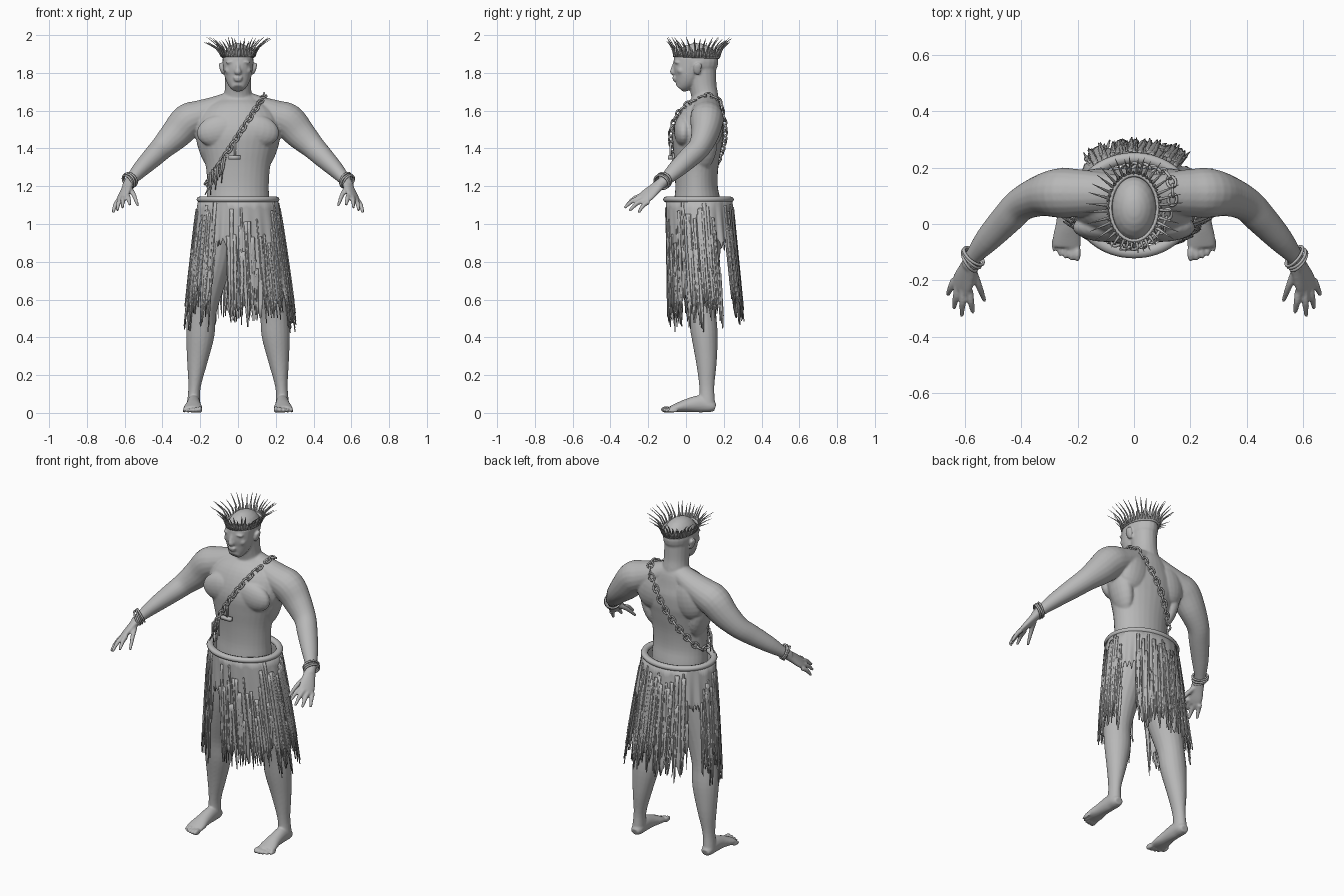
import bpy, bmesh, math, random
from mathutils import Vector, Matrix
from mathutils.bvhtree import BVHTree

random.seed(4)
start_cube = bpy.data.objects.get("Cube")
if start_cube:
    bpy.data.objects.remove(start_cube, do_unlink=True)

clay = bpy.data.materials.new("Clay grey")
clay.use_nodes = True
clay.diffuse_color = (0.48, 0.48, 0.48, 1)
clay.node_tree.nodes["Principled BSDF"].inputs["Base Color"].default_value = clay.diffuse_color


def finish(bm, name, smooth=True):
    """Turn a bmesh into a named object."""
    bmesh.ops.recalc_face_normals(bm, faces=bm.faces)
    mesh = bpy.data.meshes.new(name)
    for face in bm.faces:
        face.smooth = smooth
    bm.to_mesh(mesh)
    bm.free()
    mesh.materials.append(clay)
    obj = bpy.data.objects.new(name, mesh)
    bpy.context.collection.objects.link(obj)
    return obj


def spline(points, steps):
    """Catmull-Rom interpolation of tuples of any length."""
    pts = [Vector(p) for p in points]
    pts = [pts[0] * 2 - pts[1]] + pts + [pts[-1] * 2 - pts[-2]]
    out = []
    for a, b, c, d in zip(pts, pts[1:], pts[2:], pts[3:]):
        for i in range(steps):
            t = i / steps
            out.append(b + (c - a) * (t / 2) + (a * 2 - b * 5 + c * 4 - d) * (t * t / 2)
                       + (b * 3 - a - c * 3 + d) * (t ** 3 / 2))
    return out + [pts[-2]]


def limb(bm, points, ref=(1, 0, 0), sides=20, steps=4, flip=1):
    """Sweep ellipses along points of (x, y, z, radius on ref, other radius)."""
    path = spline(points, steps)
    centres = [Vector((p[0] * flip, p[1], p[2])) for p in path]
    rings = []
    for i, p in enumerate(path):
        t = (centres[min(i + 1, len(path) - 1)] - centres[max(i - 1, 0)]).normalized()
        u = Vector(ref) - t * t.dot(Vector(ref))
        u.normalize()
        v = t.cross(u)
        rings.append([bm.verts.new(centres[i] + u * p[3] * math.cos(k * math.tau / sides)
                                   + v * p[4] * math.sin(k * math.tau / sides))
                      for k in range(sides)])
    for lo, hi in zip(rings, rings[1:]):
        for k in range(sides):
            n = (k + 1) % sides
            bm.faces.new((lo[k], lo[n], hi[n], hi[k]))
    bm.faces.new(rings[0])
    bm.faces.new(rings[-1])


def blob(bm, centre, radii, turn=0):
    m = (Matrix.Translation(centre) @ Matrix.Rotation(turn, 4, 'Y')
         @ Matrix.Diagonal((*radii, 1)))
    bmesh.ops.create_uvsphere(bm, u_segments=20, v_segments=12, radius=1, matrix=m)


def torus(bm, centre, rotation, rx, ry, minor, height, segs=24, sides=8):
    """Elliptical ring in a rotated frame."""
    grid = []
    for i in range(segs):
        a = i * math.tau / segs
        row = []
        for j in range(sides):
            b = j * math.tau / sides
            r = minor * math.cos(b)
            p = Vector(((rx + r) * math.cos(a), (ry + r) * math.sin(a), height * math.sin(b)))
            row.append(bm.verts.new(Vector(centre) + rotation @ p))
        grid.append(row)
    for i in range(segs):
        for j in range(sides):
            n, m = (i + 1) % segs, (j + 1) % sides
            bm.faces.new((grid[i][j], grid[n][j], grid[n][m], grid[i][m]))


# Body: torso, neck and head
bm = bmesh.new()
limb(bm, [(0, .065, .95, .15, .13), (0, .06, 1.1, .165, .125), (0, .056, 1.2, .163, .112),
          (0, .056, 1.3, .17, .115), (0, .059, 1.4, .194, .128), (0, .064, 1.48, .222, .135),
          (0, .082, 1.57, .205, .12), (0, .1, 1.64, .14, .085), (0, .1, 1.69, .07, .06)], sides=32)
limb(bm, [(0, .1, 1.6, .09, .08), (0, .1, 1.67, .076, .072), (0, .09, 1.73, .069, .072),
          (0, .08, 1.82, .07, .08)])
blob(bm, (0, .056, 1.86), (.083, .116, .098))
limb(bm, [(0, -.035, 1.718, .032, .026), (0, -.016, 1.74, .052, .05), (0, .004, 1.775, .069, .072),
          (0, .016, 1.82, .077, .085), (0, .022, 1.88, .08, .086)])
# Face: nose, brow, lips, eyes and ears
limb(bm, [(0, -.06, 1.855, .009, .008), (0, -.068, 1.825, .011, .011), (0, -.071, 1.805, .018, .014),
          (0, -.064, 1.795, .016, .008)])
blob(bm, (0, -.062, 1.774), (.026, .011, .007))
blob(bm, (0, -.06, 1.761), (.022, .011, .007))
for s in (-1, 1):
    blob(bm, (s * .034, -.046, 1.858), (.032, .016, .009), s * .12)
    blob(bm, (s * .034, -.041, 1.838), (.014, .01, .007))
    blob(bm, (s * .045, -.026, 1.812), (.026, .022, .022))
    blob(bm, (s * .087, .06, 1.822), (.01, .022, .034), s * .3)
    blob(bm, (s * .09, .066, 1.838), (.008, .02, .018), s * .3)
    # Chest, shoulder blade and flank muscles
    blob(bm, (s * .095, -.012, 1.495), (.125, .052, .085), s * .2)
    blob(bm, (s * .12, .143, 1.53), (.1, .055, .12), s * -.2)
    blob(bm, (s * .165, .085, 1.43), (.052, .08, .15), s * .25)
    # Arms
    limb(bm, [(.03, .11, 1.655, .06, .05), (.12, .11, 1.608, .075, .068), (.2, .11, 1.573, .085, .083),
              (.265, .11, 1.545, .088, .092), (.33, .1, 1.475, .073, .082), (.40, .07, 1.405, .06, .064),
              (.45, .02, 1.355, .057, .056), (.52, -.055, 1.285, .047, .043),
              (.57, -.115, 1.228, .031, .029), (.59, -.15, 1.2, .028, .024)], (0, 1, 0), flip=s)
    # Palms, fingers and thumbs
    limb(bm, [(.572, -.12, 1.225, .03, .026), (.59, -.165, 1.187, .038, .022), (.607, -.205, 1.152, .046, .018),
              (.617, -.232, 1.132, .042, .013)], (-.6 * s, -.5, .4), flip=s)
    for (kx, ky, kz), (tx, ty, tz) in (((.585, -.235, 1.15), (.573, -.315, 1.1)),
                                       ((.607, -.235, 1.142), (.612, -.327, 1.085)),
                                       ((.625, -.22, 1.128), (.64, -.3, 1.07)),
                                       ((.638, -.198, 1.118), (.662, -.252, 1.06)),
                                       ((.57, -.17, 1.185), (.53, -.275, 1.095))):
        limb(bm, [(kx, ky, kz, .014, .014), ((kx + tx) / 2, (ky + ty) / 2, (kz + tz) / 2 + .01, .0125, .0125),
                  (tx, ty, tz, .008, .008)], sides=10, flip=s)
    # Legs and feet
    limb(bm, [(.09, .065, 1.02, .09, .13), (.115, .065, .92, .105, .125), (.14, .065, .8, .108, .112),
              (.17, .072, .66, .092, .092), (.192, .085, .53, .077, .075), (.2, .098, .41, .075, .07),
              (.216, .108, .27, .054, .055), (.23, .11, .14, .033, .04), (.236, .112, .05, .034, .042)], flip=s)
    limb(bm, [(.235, .155, .028, .024, .02), (.235, .13, .036, .034, .034), (.235, .08, .048, .036, .046),
              (.236, .01, .04, .04, .036), (.238, -.045, .028, .05, .025),
              (.239, -.082, .02, .05, .016)], flip=s)
    for i in range(5):
        big = .0175 - .0018 * i
        blob(bm, (s * (.201 + .021 * i), -.104 + .002 * i * i, big), (big * .7, .03, big))
body = finish(bm, "body")
remesh = body.modifiers.new("Blend", 'REMESH')
remesh.mode = 'VOXEL'
remesh.voxel_size = .0055
remesh.use_smooth_shade = True
relax = body.modifiers.new("Relax", 'SMOOTH')
relax.factor, relax.iterations = .5, 6

# Chain slung over the left shoulder, laid on the body by ray casting
bpy.context.view_layer.update()
tree = BVHTree.FromObject(body, bpy.context.evaluated_depsgraph_get())
slant, middle, loop = Vector((.3, 0, .46)).normalized(), Vector((-.03, .07, 1.42)), []
for i in range(240):
    a = i * math.tau / 240
    out = slant * math.cos(a) + Vector((0, math.sin(a), 0))
    hit = tree.ray_cast(middle + out * .6, -out)[0]
    if hit:
        loop.append(hit + out * .009)
bm = bmesh.new()
last = loop[0]
count = 0
for p, q in zip(loop, loop[1:] + loop[:1]):
    if (p - last).length >= .031:
        t = (p - last).normalized()
        side = t.cross(p - middle).normalized()
        frame = Matrix((t, side, t.cross(side))).transposed()
        roll = Matrix.Rotation(math.radians(50 if count % 2 else -40), 3, 'X')
        torus(bm, (p + last) / 2, frame @ roll, .0215, .015, .0055, .0055, segs=14, sides=6)
        last, count = p, count + 1
finish(bm, "shoulder_chain")

# Pendant and loose cords hanging from the chain
bm = bmesh.new()
for size, spot in (((.01, .01, .09), (-.015, -.083, 1.395)), ((.065, .024, .02), (-.018, -.083, 1.352))):
    bmesh.ops.create_cube(bm, size=1, matrix=Matrix.Translation(spot) @ Matrix.Diagonal((*size, 1)))
for i in range(9):
    x = -.07 - .011 * i
    z = 1.36 - .012 * i
    limb(bm, [(x, -.07 + .006 * i, z, .005, .003), (x + random.uniform(-.012, .008), -.075 + .006 * i, z - .06, .006, .003),
              (x + random.uniform(-.02, .01), -.068 + .006 * i, z - random.uniform(.08, .13), .002, .002)],
         sides=6, steps=2)
finish(bm, "chain_pendant")

# Bracelets
bm = bmesh.new()
for s in (-1, 1):
    along = Vector((s * .6, -.62, -.5)).normalized()
    for i in range(3):
        tilt = Vector((random.uniform(-.2, .2), random.uniform(-.2, .2), .1))
        torus(bm, Vector((s * .577, -.122, 1.228)) + along * (i - 1) * .012,
              (along + tilt).to_track_quat('Z', 'Y').to_matrix(), .043, .04, .0055, .0055)
finish(bm, "bracelets")

# Headband with two rows of quills
bm = bmesh.new()
torus(bm, (0, .057, 1.893), Matrix.Rotation(-.04, 3, 'X'), .084, .117, .007, .014, 48)
finish(bm, "headband")
bm = bmesh.new()
for i in range(72):
    a = i * math.tau / 72 + random.uniform(-.03, .03)
    out = Vector((math.cos(a), math.sin(a), 0))
    base = Vector((.088 * out.x, .057 + .121 * out.y, 1.885))
    long_quill = i % 2
    reach = random.uniform(.045, .06) + .035 * abs(out.x) if long_quill else .012
    rise = random.uniform(.075, .105) if long_quill else .05
    if out.y < -.6:
        reach *= .65
    mid, tip = base + out * reach * .3 + Vector((0, 0, rise * .55)), base + out * reach + Vector((0, 0, rise))
    limb(bm, [(*base, .007, .004), (*mid, .005, .003), (*tip, .0008, .0008)],
         (-out.y, out.x, 0), sides=5, steps=2)
finish(bm, "headband_quills")


def skirt_point(a, z, lift=0):
    """Point on the flared skirt surface."""
    f = (1.14 - z) / .7
    rx, ry, cy = .208 + .085 * f ** .8, .176 + .02 * f, .068 + .043 * f
    return Vector(((rx + lift) * math.cos(a) + .012 * f, cy + (ry + lift) * math.sin(a), z))


def in_gap(a):
    """Slits at both back corners and beside the front centre."""
    deg = math.degrees(a) % 360
    return any(abs(deg - c) < w for c, w in ((37, 10), (143, 10), (247, 9)))


# Skirt: rolled waist, ragged cloth and clumps of hanging strips
bm = bmesh.new()
torus(bm, (0, .066, 1.13), Matrix.Identity(3), .2, .168, .02, .016, 64)
finish(bm, "skirt_waist_roll")
bm = bmesh.new()
columns = []
for i in range(180):
    a = i * math.tau / 180
    hem = random.uniform(.86, .93) if in_gap(a) else .6 + .07 * math.sin(a * 17) + random.uniform(-.05, .05)
    columns.append([bm.verts.new(skirt_point(a, 1.135 + (hem - 1.135) * j / 10,
                                             .007 * math.sin(a * 22) * j / 10)) for j in range(11)])
for c, d in zip(columns, columns[1:] + columns[:1]):
    for j in range(10):
        bm.faces.new((c[j], d[j], d[j + 1], c[j + 1]))
cloth = finish(bm, "skirt_cloth")
cloth.modifiers.new("Thickness", 'SOLIDIFY').thickness = .006
bm = bmesh.new()
for clump in range(40):
    centre = clump * math.tau / 40
    low, lean = random.uniform(.41, .53), random.uniform(-.04, .04)
    for i in range(6):
        a = centre + random.uniform(-.09, .09)
        if in_gap(a):
            continue
        top, hem = random.uniform(.72, 1.12), low + random.uniform(0, .1)
        w, lift = random.uniform(.004, .012), random.uniform(-.008, .008)
        pts = []
        for j in range(6):
            f = j / 5
            p = skirt_point(a + (lean + (centre - a) * .3) * f + random.uniform(-.008, .008),
                            top + (hem - top) * f, lift * f + .003)
            pts.append((*p, w * (1 - .75 * f ** 3), .003))
        limb(bm, pts, (-math.sin(a), math.cos(a), 0), sides=6, steps=2)
finish(bm, "skirt_strips")
